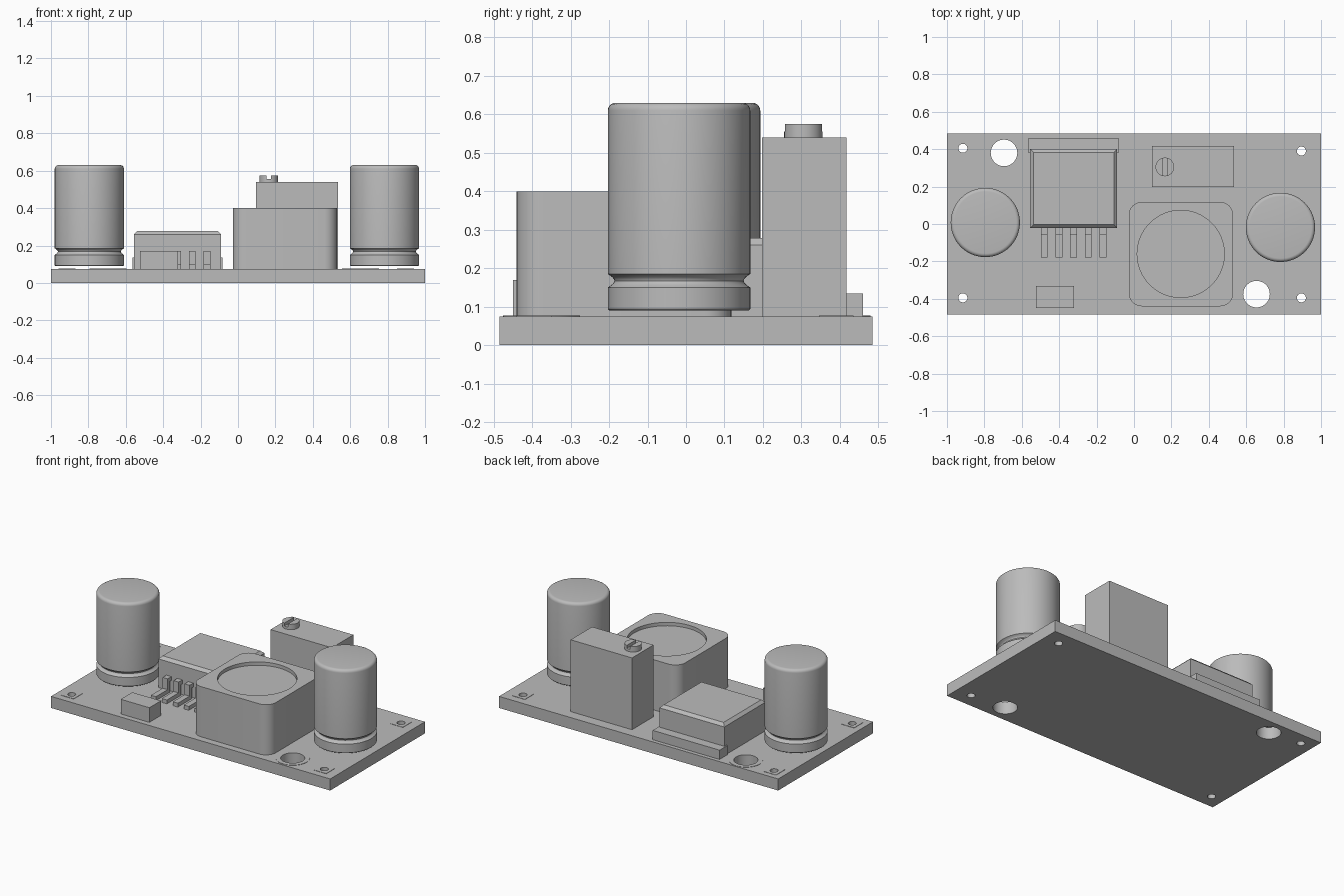
import bpy
import bmesh
from math import cos, sin, pi, radians
from mathutils import Matrix, Vector

cube = bpy.data.objects.get("Cube")
if cube:
    bpy.data.objects.remove(cube, do_unlink=True)

grey = bpy.data.materials.new("plain_grey")
grey.use_nodes = True
grey.diffuse_color = (0.5, 0.5, 0.5, 1)
grey.node_tree.nodes["Principled BSDF"].inputs["Base Color"].default_value = grey.diffuse_color

TOP = 0.075  # upper face of the board


def finish(name, bm, smooth=False):
    bmesh.ops.recalc_face_normals(bm, faces=bm.faces)
    mesh = bpy.data.meshes.new(name)
    bm.to_mesh(mesh)
    bm.free()
    mesh.materials.append(grey)
    ob = bpy.data.objects.new(name, mesh)
    bpy.context.collection.objects.link(ob)
    if smooth:
        shade(ob)
    return ob


def shade(ob):
    bpy.ops.object.select_all(action="DESELECT")
    ob.select_set(True)
    bpy.context.view_layer.objects.active = ob
    bpy.ops.object.shade_smooth_by_angle(angle=radians(30))


def box(name, x, y, z, bevel=0, segments=1, pick=None):
    """Box between (min, max) pairs; pick chooses the edges to bevel."""
    bm = bmesh.new()
    bmesh.ops.create_cube(bm, size=1)
    for v in bm.verts:
        v.co = Vector([r[0] if c < 0 else r[1] for c, r in zip(v.co, (x, y, z))])
    if bevel:
        edges = [e for e in bm.edges if pick(*[v.co for v in e.verts])]
        bmesh.ops.bevel(bm, geom=edges, offset=bevel, segments=segments,
                        profile=0.5, affect="EDGES")
    return finish(name, bm, segments > 1)


def cylinder(name, x, y, r, z0, z1, sides=48):
    bm = bmesh.new()
    bmesh.ops.create_cone(bm, cap_ends=True, segments=sides, radius1=r, radius2=r,
                          depth=z1 - z0,
                          matrix=Matrix.Translation((x, y, (z0 + z1) / 2)))
    return finish(name, bm, True)


def cut(ob, cutters):
    for c in cutters:
        mod = ob.modifiers.new("cut", "BOOLEAN")
        mod.operation = "DIFFERENCE"
        mod.solver = "EXACT"
        mod.object = c
        bpy.ops.object.select_all(action="DESELECT")
        bpy.context.view_layer.objects.active = ob
        ob.select_set(True)
        bpy.ops.object.modifier_apply(modifier=mod.name)
        bpy.data.objects.remove(c, do_unlink=True)
    shade(ob)


def lathe(name, x, y, profile, sides=64):
    bm = bmesh.new()
    rings = [[bm.verts.new((x + r * cos(2 * pi * i / sides), y + r * sin(2 * pi * i / sides), z))
              for i in range(sides)] for r, z in profile]
    for a, b in zip(rings, rings[1:]):
        for i in range(sides):
            j = (i + 1) % sides
            bm.faces.new((a[i], a[j], b[j], b[i]))
    bm.faces.new(rings[0])
    bm.faces.new(rings[-1])
    return finish(name, bm, True)


# Board with corner pin holes and two mounting holes, each with a thin pad
pins = [(-0.915, 0.405), (0.895, 0.39), (-0.915, -0.395), (0.895, -0.395)]
mounts = [(-0.695, 0.38), (0.655, -0.375)]
holes = [(x, y, 0.024) for x, y in pins] + [(x, y, 0.071) for x, y in mounts]
board = box("board", (-1, 1), (-0.485, 0.485), (0, TOP))
cut(board, [cylinder("hole_cutter", x, y, r, -0.1, 0.2) for x, y, r in holes])
for x, y, r in holes:
    if r < 0.05:
        pad = box("pin_pad", (x - 0.045, x + 0.045), (y - 0.045, y + 0.045), (TOP, TOP + 0.002))
    else:
        pad = cylinder("mount_ring", x, y, 0.1, TOP, TOP + 0.002)
    cut(pad, [cylinder("pad_cutter", x, y, r, 0, 0.2)])

# Capacitors: lathed cans with a rolled groove and a rounded top rim
R, RIM = 0.185, 0.02
groove = [(R - 0.017 * sin(pi * t / 8), 0.15 + 0.035 * t / 8) for t in range(9)]
rim = [(R - RIM + RIM * cos(pi * t / 10), 0.61 + RIM * sin(pi * t / 10)) for t in range(6)]
can = [(R - 0.004, 0.09), (R, 0.094)] + groove + rim
for name, x, y in (("right_capacitor", -0.795, 0.008), ("left_capacitor", 0.783, -0.018)):
    lathe(name, x, y, can)

# Inductor: rounded square block with a shallow round recess
inductor = box("inductor", (-0.028, 0.53), (-0.44, 0.118), (TOP, 0.4), 0.07, 8,
               lambda a, b: abs(a.z - b.z) > 0.1)
cut(inductor, [cylinder("recess_cutter", 0.25, -0.16, 0.233, 0.378, 0.5, 64)])

# Trimmer: tall block with a slotted screw
box("trimmer", (0.095, 0.535), (0.197, 0.417), (TOP, 0.54))
screw = cylinder("trimmer_screw", 0.165, 0.305, 0.05, 0.54, 0.575, 32)
cut(screw, [box("slot_cutter", (0.153, 0.177), (0.2, 0.4), (0.556, 0.6))])

# Regulator: chamfered body, rear metal tab and five bent legs
box("regulator_body", (-0.555, -0.09), (-0.022, 0.4), (TOP, 0.278), 0.018, 1,
    lambda a, b: min(a.z, b.z) > 0.2)
box("regulator_tab", (-0.563, -0.083), (0.38, 0.46), (TOP, 0.135))

leg = [(-0.01, 0.17), (-0.06, 0.17), (-0.06, 0.1), (-0.18, 0.1),
       (-0.18, TOP), (-0.035, TOP), (-0.035, 0.145), (-0.01, 0.145)]
for i in range(5):
    x = -0.48 + 0.0785 * i
    bm = bmesh.new()
    face = bm.faces.new([bm.verts.new((x - 0.018, y, z)) for y, z in leg])
    out = bmesh.ops.extrude_face_region(bm, geom=[face])
    bmesh.ops.translate(bm, vec=(0.036, 0, 0),
                        verts=[g for g in out["geom"] if isinstance(g, bmesh.types.BMVert)])
    finish("regulator_leg", bm)

# Diode: small plain block
box("diode", (-0.525, -0.32), (-0.45, -0.332), (TOP, 0.17))
